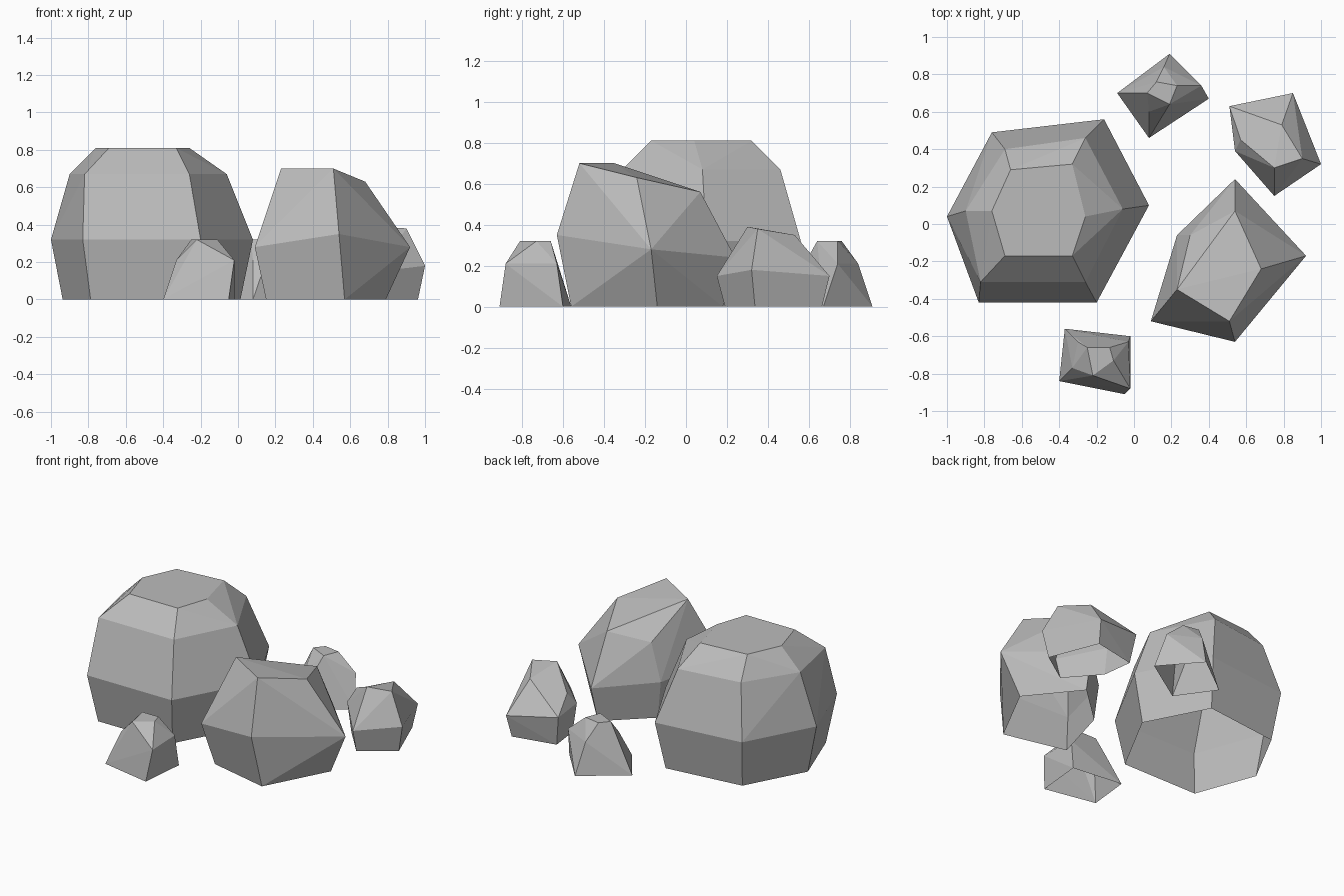
import bpy
import bmesh
import math

default_cube = bpy.data.objects.get("Cube")
if default_cube:
    bpy.data.objects.remove(default_cube, do_unlink=True)

# One plain stone colour
stone = bpy.data.materials.new("grey stone")
stone.use_nodes = True
stone.diffuse_color = (0.5, 0.5, 0.5, 1)
shader = next(node for node in stone.node_tree.nodes if node.type == "BSDF_PRINCIPLED")
shader.inputs["Base Color"].default_value = stone.diffuse_color
shader.inputs["Roughness"].default_value = 0.9


def level(height, outline):
    """Lift a flat outline to one height."""
    return [(x, y, height) for x, y in outline]


def foot_of(girdle, taper):
    """Shrink the widest outline a little and drop it to the ground."""
    count = len(girdle)
    mid_x = sum(point[0] for point in girdle) / count
    mid_y = sum(point[1] for point in girdle) / count
    return [(mid_x + (point[0] - mid_x) * taper,
             mid_y + (point[1] - mid_y) * taper, 0) for point in girdle]


def rock(name, *rings):
    """Wrap a faceted hull round the rings and leave the underside open."""
    mesh = bpy.data.meshes.new(name)
    shape = bmesh.new()
    for ring in rings:
        for corner in ring:
            shape.verts.new(corner)
    bmesh.ops.convex_hull(shape, input=shape.verts)
    loose = [vert for vert in shape.verts if not vert.link_faces]
    bmesh.ops.delete(shape, geom=loose, context="VERTS")
    bmesh.ops.dissolve_limit(shape, angle_limit=math.radians(3),
                             verts=shape.verts, edges=shape.edges)
    bmesh.ops.recalc_face_normals(shape, faces=shape.faces)
    underside = [face for face in shape.faces
                 if all(vert.co.z < 0.001 for vert in face.verts)]
    bmesh.ops.delete(shape, geom=underside, context="FACES")
    shape.to_mesh(mesh)
    shape.free()
    mesh.materials.append(stone)
    result = bpy.data.objects.new(name, mesh)
    bpy.context.collection.objects.link(result)
    return result


# Large round boulder: six sides, three bands and a flat crown
girdle = level(0.32, [(-1, 0.04), (-0.76, 0.49), (-0.16, 0.56),
                      (0.08, 0.1), (-0.2, -0.42), (-0.83, -0.42)])
shoulder = level(0.67, [(-0.9, 0.07), (-0.69, 0.4), (-0.26, 0.46),
                        (-0.06, 0.08), (-0.26, -0.31), (-0.82, -0.31)])
crown = level(0.81, [(-0.76, 0.07), (-0.66, 0.29), (-0.33, 0.32),
                     (-0.26, 0.04), (-0.33, -0.17), (-0.69, -0.17)])
rock("large_boulder", foot_of(girdle, 0.88), girdle, shoulder, crown)

# Medium boulder: five sides with a sloping top
girdle = [(0.54, 0.24, 0.24), (0.92, -0.17, 0.28), (0.54, -0.63, 0.35),
          (0.09, -0.52, 0.28), (0.23, -0.06, 0.25)]
crown = [(0.54, 0.07, 0.56), (0.68, -0.24, 0.63), (0.51, -0.52, 0.7),
         (0.23, -0.35, 0.7), (0.3, -0.06, 0.5)]
foot = level(0, [(0.53, 0.18), (0.79, -0.14), (0.57, -0.56),
                 (0.15, -0.46), (0.26, -0.07)])
rock("medium_boulder", foot, girdle, crown)

# Small stone on the left side: five sides rising to a ridge
girdle = [(0.51, 0.63, 0.2), (0.85, 0.7, 0.15), (1, 0.32, 0.18),
          (0.75, 0.15, 0.15), (0.54, 0.39, 0.2)]
crown = [(0.79, 0.53, 0.35), (0.9, 0.35, 0.38),
         (0.75, 0.3, 0.39), (0.57, 0.45, 0.28)]
rock("side_stone", foot_of(girdle, 0.86), girdle, crown)

# Small stone at the back: four sides flaring to the ground
foot = level(0, [(0.19, 0.91), (0.4, 0.67), (0.08, 0.46), (-0.09, 0.7)])
girdle = level(0.21, [(0.16, 0.84), (0.36, 0.74), (0.08, 0.6), (0.03, 0.71)])
crown = level(0.32, [(0.12, 0.76), (0.23, 0.74), (0.19, 0.64), (0.07, 0.7)])
rock("back_stone", foot, girdle, crown)

# Small stone at the front: four sides flaring to the ground
foot = level(0, [(-0.37, -0.56), (-0.02, -0.6), (-0.05, -0.91), (-0.4, -0.84)])
girdle = level(0.21, [(-0.3, -0.63), (-0.03, -0.63),
                      (-0.02, -0.88), (-0.33, -0.77)])
crown = level(0.32, [(-0.25, -0.66), (-0.13, -0.66),
                     (-0.11, -0.73), (-0.22, -0.81)])
rock("front_stone", foot, girdle, crown)
